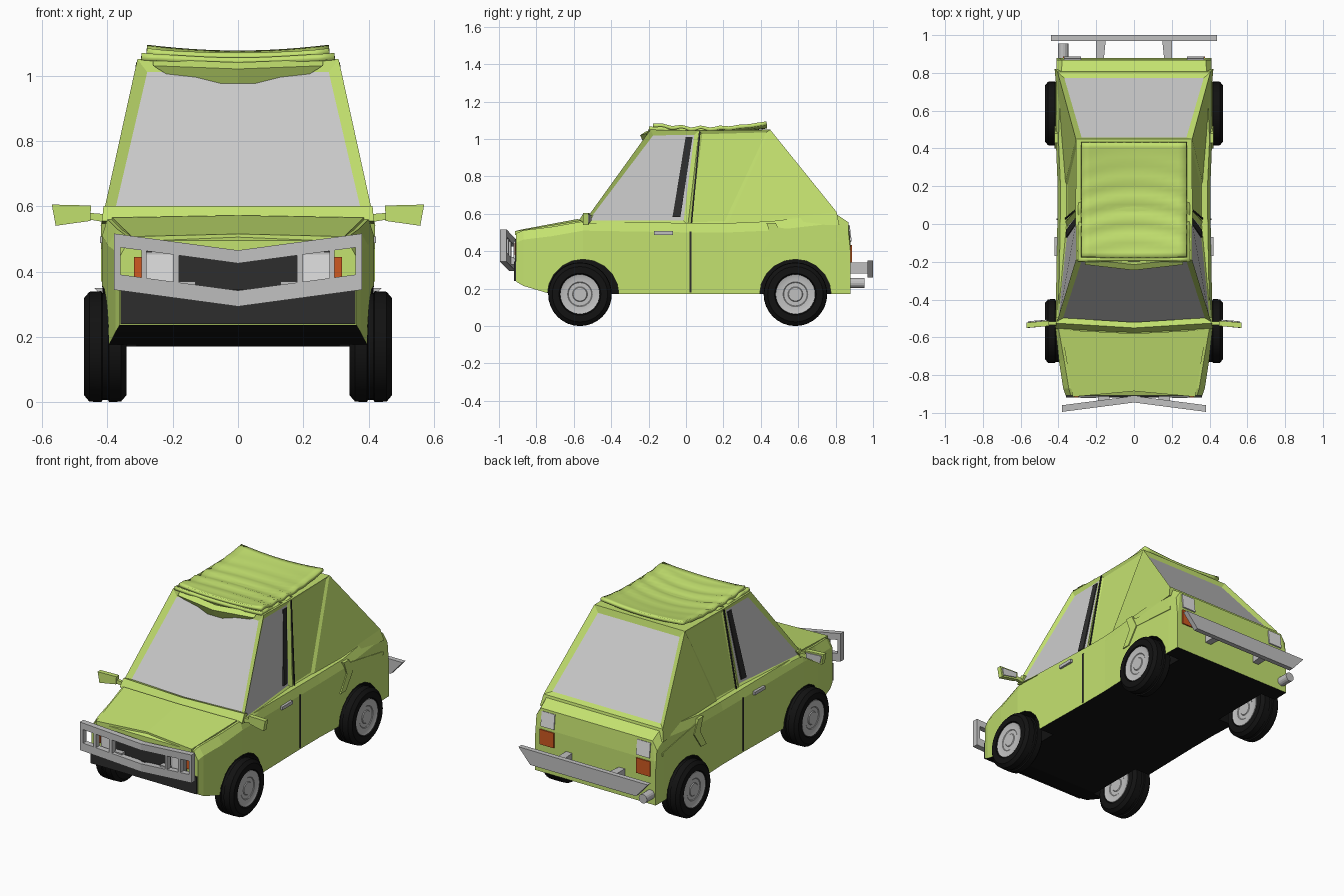
import bpy, bmesh, math

if "Cube" in bpy.data.objects:
    bpy.data.objects.remove(bpy.data.objects["Cube"])


def material(name, r, g, b):
    m = bpy.data.materials.new(name)
    m.use_nodes = True
    m.diffuse_color = (r, g, b, 1)
    m.node_tree.nodes["Principled BSDF"].inputs["Base Color"].default_value = (r, g, b, 1)
    return m


GREEN = material("lime paint", .55, .76, .16)
BLACK = material("black rubber", .006, .006, .006)
DARK = material("dark trim", .027, .027, .027)
GLASS = material("grey glass", .58, .58, .58)
METAL = material("grey metal", .53, .53, .53)
LAMP = material("lamp white", .76, .76, .76)
ORANGE = material("orange lens", .62, .10, .015)


def finish(name, bm, mats, smooth=False):
    bmesh.ops.recalc_face_normals(bm, faces=bm.faces)
    mesh = bpy.data.meshes.new(name)
    bm.to_mesh(mesh)
    bm.free()
    for m in mats:
        mesh.materials.append(m)
    ob = bpy.data.objects.new(name, mesh)
    bpy.context.collection.objects.link(ob)
    bpy.context.view_layer.objects.active = ob
    if smooth:
        bpy.ops.object.select_all(action='DESELECT')
        ob.select_set(True)
        bpy.ops.object.shade_smooth_by_angle(angle=math.radians(30))
    return ob


def slab(name, corners, offset, mat):
    """Polygon pushed along an offset, repeated on each side."""
    bm = bmesh.new()
    for s in (1, -1):
        a = [bm.verts.new((s * x, y, z)) for x, y, z in corners]
        b = [bm.verts.new((s * (x + offset[0]), y + offset[1], z + offset[2]))
             for x, y, z in corners]
        bm.faces.new(a)
        bm.faces.new(b[::-1])
        for i in range(len(a)):
            j = (i + 1) % len(a)
            bm.faces.new((a[i], b[i], b[j], a[j]))
    return finish(name, bm, [mat])


def plate(name, x0, x1, z0, z1, y, depth, mat):
    return slab(name, [(x0, y, z0), (x1, y, z0), (x1, y, z1), (x0, y, z1)],
                (0, depth, 0), mat)


def lathe(name, profile, y, z, s, mats, segments=32, index=0):
    """Revolve (x, radius) points about a sideways axle."""
    bm = bmesh.new()
    rings = []
    for x, r in profile:
        rings.append([bm.verts.new((s * x, y + r * math.cos(k * math.tau / segments),
                                    z + r * math.sin(k * math.tau / segments)))
                      for k in range(segments)])
    for a, b in zip(rings, rings[1:]):
        for k in range(segments):
            n = (k + 1) % segments
            bm.faces.new((a[k], a[n], b[n], b[k]))
    bm.faces.new(rings[0])
    bm.faces.new(rings[-1])
    for f in bm.faces:
        f.material_index = index
    return finish(name, bm, mats, index == 0)


# Lower body: sections along the length (y, floor, top, half width, top half width)
stations = [(-.908, .237, .495, .362, .335), (-.87, .215, .512, .375, .345),
            (-.72, .17, .53, .398, .37), (-.55, .17, .56, .416, .40),
            (.05, .17, .55, .405, .39), (.22, .17, .55, .405, .39),
            (.45, .17, .56, .414, .40), (.80, .17, .60, .412, .385),
            (.868, .17, .555, .41, .38), (.88, .17, .44, .41, .40)]
bm = bmesh.new()
loops = []
for y, zb, zt, w, wt in stations:
    sec = [(w, zb), (w, zt - .05), (wt, zt), (-wt, zt), (-w, zt - .05), (-w, zb)]
    loops.append([bm.verts.new((x, y, z)) for x, z in sec])
for a, b in zip(loops, loops[1:]):
    for i in range(6):
        j = (i + 1) % 6
        bm.faces.new((a[i], a[j], b[j], b[i]))
bm.faces.new(loops[0])
bm.faces.new(loops[-1])
bmesh.ops.recalc_face_normals(bm, faces=bm.faces)
for f in bm.faces:
    f.material_index = int(f.normal.z < -.7)
body = finish("lower_body", bm, [GREEN, BLACK])

# Wheel arches cut from the body, then the wheels
half_hub = [(.012, .0), (.036, .0), (.04, .004), (.062, .004), (.066, .001), (.092, .001), (.106, -.004)]
hub = [(.345 + d, r) for r, d in half_hub] + [(.464 - d, r) for r, d in reversed(half_hub)]
for axle, y, arch_y in (("front", -.567, -.55), ("rear", .585, .585)):
    for side, s in (("left", 1), ("right", -1)):
        cutter = lathe("arch_cutter", [(.31, .192), (.55, .192)], arch_y, .165, s,
                       [GREEN, BLACK], 20, 1)
        cutter.hide_render = True
        mod = body.modifiers.new("arch", 'BOOLEAN')
        mod.operation = 'DIFFERENCE'
        mod.solver = 'EXACT'
        mod.object = cutter
        bpy.context.view_layer.objects.active = body
        bpy.ops.object.modifier_apply(modifier=mod.name)
        bpy.data.objects.remove(cutter)
        lathe(f"{axle}_{side}_tyre",
              [(.36, .104), (.341, .112), (.341, .148), (.358, .168), (.395, .17), (.398, .163),
               (.415, .163), (.418, .17), (.455, .168), (.472, .148), (.472, .112), (.45, .104)],
              y, .17, s, [BLACK])
        lathe(f"{axle}_{side}_hub", hub, y, .17, s, [METAL])

# Cabin: waisted at the doors, framed glass and recessed quarter panels
outline = dict(a=(-.55, .55), b=(-.19, 1.05), c=(.07, 1.045), d=(.45, 1.05),
               e=(.805, .61), h=(.82, .54), g=(.22, .54), f=(.01, .54))


def cabin_x(y, z):
    waist = min(1, max(0, (y + .55) / .56), max(0, (.80 - y) / .58))
    return .418 - (z - .55) * .22 - .055 * waist * (1.05 - z) / .5


bm = bmesh.new()
L, R = ({k: bm.verts.new((s * cabin_x(y, z), y, z)) for k, (y, z) in outline.items()}
        for s in (1, -1))
screens, windows, panels = [], [], []
for p, q in ("ab", "bc", "cd", "de", "eh", "hg", "gf", "fa"):
    face = bm.faces.new((L[p], L[q], R[q], R[p]))
    if p + q in ("ab", "de"):
        screens.append(face)
for V in (L, R):
    windows.append(bm.faces.new([V[k] for k in "abcf"]))
    panels.append(bm.faces.new([V[k] for k in "fcdg"]))
    bm.faces.new([V[k] for k in "gde"])
    bm.faces.new([V[k] for k in "geh"])
bmesh.ops.recalc_face_normals(bm, faces=bm.faces)
for faces, border, depth in ((screens, .047, -.018), (windows, .033, -.012), (panels, .025, -.01)):
    bmesh.ops.inset_individual(bm, faces=faces, thickness=border, depth=depth)
for f in screens + windows:
    f.material_index = 1
finish("cabin", bm, [GREEN, GLASS])


def on_side(points, out):
    return [(cabin_x(y, z) + out, y, z) for y, z in points]


slab("window_rear_trim", on_side([(-.072, .583), (-.03, .583), (.035, 1.01), (-.002, 1.01)], -.013),
     (.009, 0, 0), DARK)
slab("pillar_seam", on_side([(.025, .55), (.033, .55), (.078, 1.04), (.07, 1.04)], -.003),
     (.006, 0, 0), DARK)
slab("door_seam", [(.403, .02, .18), (.403, .03, .18), (.403, .03, .505), (.403, .02, .505)],
     (.006, 0, 0), DARK)
slab("door_handle", [(.40, -.17, .488), (.40, -.07, .488), (.40, -.07, .508), (.40, -.17, .508)],
     (.022, 0, 0), METAL)
slab("rear_fender_crease", [(.40, .43, .55), (.40, .48, .55), (.40, .52, .47),
                            (.40, .45, .37), (.40, .40, .37), (.40, .46, .47)],
     (.02, 0, 0), GREEN)
slab("rear_waist_crease", [(.40, .48, .53), (.40, .82, .47), (.40, .82, .45), (.40, .50, .47)],
     (.016, 0, 0), GREEN)

# Hood, cowl and windscreen lip
slab("hood", [(0, -.885, .515), (.325, -.915, .507), (.385, -.56, .565), (0, -.58, .572)],
     (0, 0, -.02), GREEN)
slab("cowl", [(0, -.575, .56), (.416, -.555, .555), (.412, -.525, .60), (0, -.55, .60)],
     (0, .03, -.01), GREEN)
slab("windscreen_lip", [(0, -.225, .975), (.05, -.225, .975), (.13, -.21, .995), (.22, -.20, 1.005),
                        (.26, -.215, 1.03), (0, -.245, 1.02)], (0, .03, .02), GREEN)


# Rumpled roof sheets, the lower one a short fold
def roof_sheet(name, half, y0, y1, base, ripple_size):
    bm = bmesh.new()
    nx, ny = 12, 24
    rows = []
    for j in range(ny + 1):
        y = y0 + (y1 - y0) * j / ny
        row = []
        for i in range(nx + 1):
            u = 2 * i / nx - 1
            ripple = ripple_size * math.sin(60 * y + 3 * u * u) * math.exp(-20 * (y - .04) ** 2)
            z = base + .025 * ((y - .1) / .31) ** 2 + .018 * u * u + ripple
            row.append(bm.verts.new((half * u, y, z)))
        rows.append(row)
    for a, b in zip(rows, rows[1:]):
        for i in range(nx):
            bm.faces.new((a[i], a[i + 1], b[i + 1], b[i]))
    solid = finish(name, bm, [GREEN], True).modifiers.new("thickness", 'SOLIDIFY')
    solid.thickness = .02


roof_sheet("roof_sheet", .278, -.175, .43, 1.048, .006)
roof_sheet("roof_sheet_fold", .295, -.195, .13, 1.03, .008)

# Grille and front lamps
plate("grille", 0, .29, .34, .465, -.909, -.004, DARK)
plate("lower_grille", 0, .36, .24, .345, -.905, -.014, DARK)
plate("headlight_surround", .188, .29, .355, .46, -.912, -.006, METAL)
plate("headlight", .2, .282, .362, .452, -.918, -.004, LAMP)
plate("front_indicator", .294, .318, .38, .445, -.912, -.006, ORANGE)


# Front guard: chevron rails joined by uprights
def guard(name, x0, x1, low, high):
    pts = [(x, -.945 - .13 * x, z + .135 * x)
           for x, z in ((x0, low), (x1, low), (x1, high), (x0, high))]
    slab(name, pts, (0, .035, 0), METAL)


guard("guard_top_rail", 0, .38, .425, .465)
guard("guard_bottom_rail", 0, .38, .293, .342)
for x0, x1 in ((.18, .197), (.28, .296), (.36, .38)):
    guard("guard_upright", x0, x1, .33, .44)
plate("guard_bracket", .13, .19, .33, .37, -.945, .04, METAL)

# Rear bumper, brackets, lamps and exhaust
slab("rear_bumper", [(0, .97, .26), (.36, .97, .26), (.44, .97, .35), (0, .97, .35)],
     (0, .03, 0), METAL)
slab("bumper_bracket", [(.16, .87, .28), (.2, .87, .28), (.2, .97, .28), (.15, .97, .28)],
     (0, 0, .06), METAL)
plate("tail_lamp", .28, .375, .34, .432, .879, .008, ORANGE)
slab("reverse_lamp", [(.28, .879, .45), (.37, .879, .45), (.37, .868, .54), (.28, .868, .54)],
     (0, .007, .002), LAMP)
bpy.ops.mesh.primitive_cylinder_add(vertices=16, radius=.028, depth=.12,
                                    location=(-.375, .895, .23), rotation=(math.pi / 2, 0, 0))
exhaust = bpy.context.object
exhaust.name = "exhaust"
exhaust.data.materials.append(METAL)

# Door mirrors
slab("mirror_arm", [(.40, -.535, .55), (.46, -.535, .56), (.46, -.535, .58), (.40, -.535, .575)],
     (0, .02, 0), GREEN)
slab("mirror_shell", [(.452, -.54, .555), (.558, -.55, .54), (.57, -.55, .605), (.45, -.54, .602)],
     (0, .028, 0), GREEN)
slab("mirror_glass", [(.462, -.512, .563), (.55, -.521, .55), (.56, -.521, .595), (.46, -.512, .594)],
     (0, .006, 0), GLASS)
